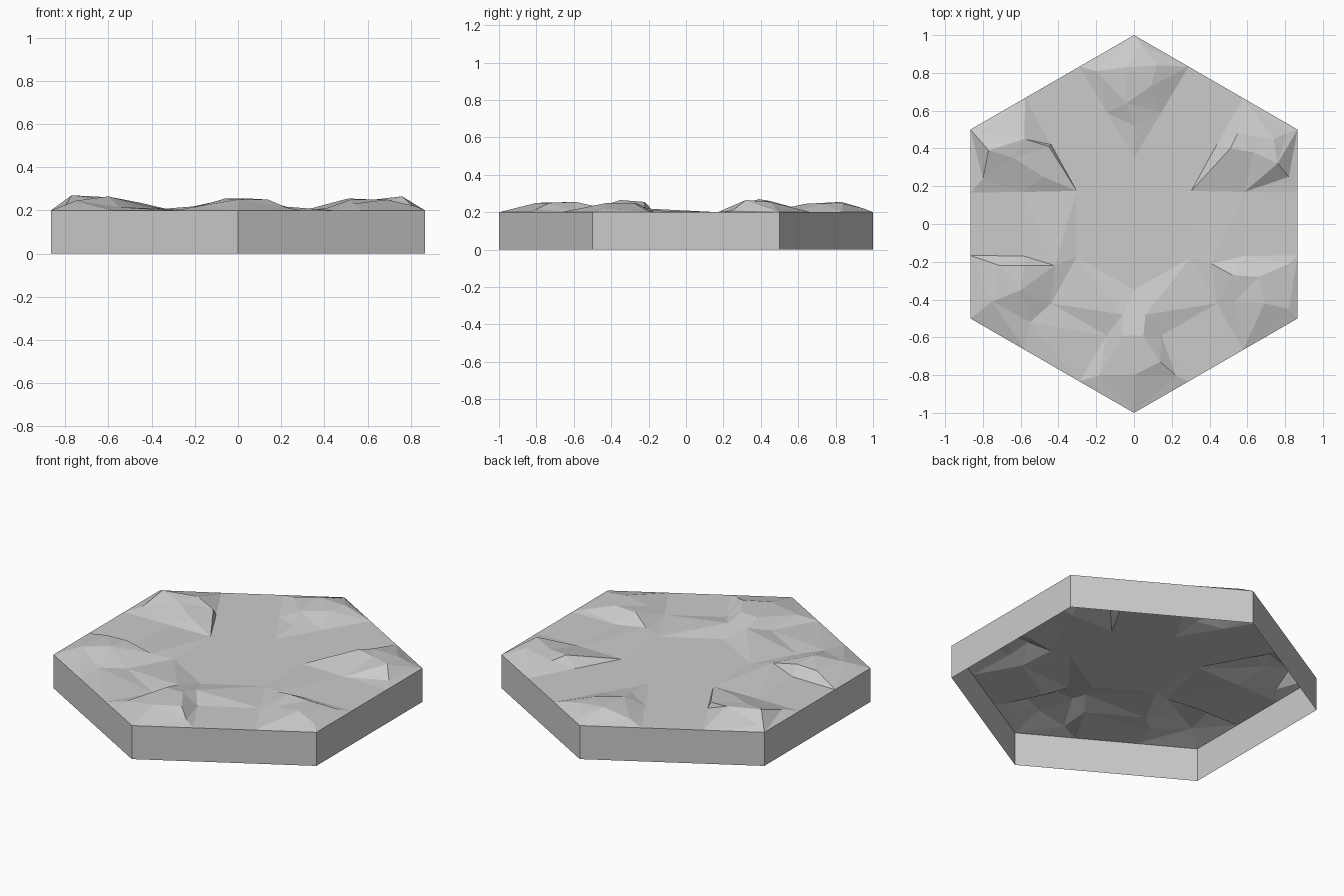
import bpy, bmesh, math
from mathutils import Vector, Matrix
from mathutils.geometry import delaunay_2d_cdt

if "Cube" in bpy.data.objects:
    bpy.data.objects.remove(bpy.data.objects["Cube"])

H = 0.2  # deck height

# raised rock facets near each corner: x, y, height in hundredths
mounds = [
    # back
    (-20, 81, 22), (4, 95, 22), (12, 84, 24.5), (9, 73, 24.5), (-4, 64, 24.5), (-4, 83, 25.5), (0, 52, 22),
    # back right
    (82, 25, 21), (81, 48, 22), (74, 45, 25.5), (76, 32, 26.5), (63, 38, 25), (55, 48, 24), (51, 40, 25.5),
    # back left
    (-82, 48, 22), (-80, 24, 22), (-77, 39, 27), (-64, 35, 25.5), (-58, 45, 26), (-45, 41, 23.5), (-48, 25, 23),
    # front left
    (-71, -22, 25), (-58, -22, 25.5), (-42, -22, 22), (-60, -35, 26.5), (-55, -52, 21.5), (-75, -41, 24.5),
    # front right
    (41, -21, 21), (52, -27, 25), (66, -28, 25), (53, -41, 23), (69, -42, 25), (82, -21, 21), (82, -45, 22),
    # front
    (-6, -48, 23), (6, -48, 23), (-6, -59, 25.5), (5, -59, 25.5), (-18, -80, 22), (22, -80, 21.5), (0, -80, 25),
    (14, -73, 25),
]

# hexagon rim with each edge split in thirds, and flat foot points around each mound
rim, pts = [], [Vector((0, 0, H))]
for i in range(6):
    a = Matrix.Rotation(i * math.pi / 3, 3, 'Z')
    rim += [a @ Vector(p) for p in ((0, 1, H), (-0.2887, 0.8333, H), (-0.5774, 0.6667, H))]
    pts += [a @ Vector(p) for p in ((0, 0.35, H), (0.145, 0.59, H), (-0.145, 0.59, H))]
pts = rim + pts + [Vector(m) / 100 for m in mounds]

# triangulate the terrain in plan
n = len(rim)
out = delaunay_2d_cdt([p.xy for p in pts], [(i, (i + 1) % n) for i in range(n)], [], 1, 1e-5)
coords, faces, orig = out[0], out[2], out[3]
bm = bmesh.new()
verts = [bm.verts.new((c.x, c.y, pts[o[0]].z if o else H)) for c, o in zip(coords, orig)]
for f in faces:
    bm.faces.new([verts[i] for i in f])

# side walls, open underneath
edges = [e for e in bm.edges if e.is_boundary]
new = bmesh.ops.extrude_edge_only(bm, edges=edges)["geom"]
for v in new:
    if isinstance(v, bmesh.types.BMVert):
        v.co.z = 0
bmesh.ops.recalc_face_normals(bm, faces=bm.faces)
if sum(f.normal.z for f in bm.faces) < 0:
    bmesh.ops.reverse_faces(bm, faces=bm.faces)

me = bpy.data.meshes.new("rocky_hex_tile")
bm.to_mesh(me)
bm.free()
bpy.context.collection.objects.link(bpy.data.objects.new("rocky_hex_tile", me))
